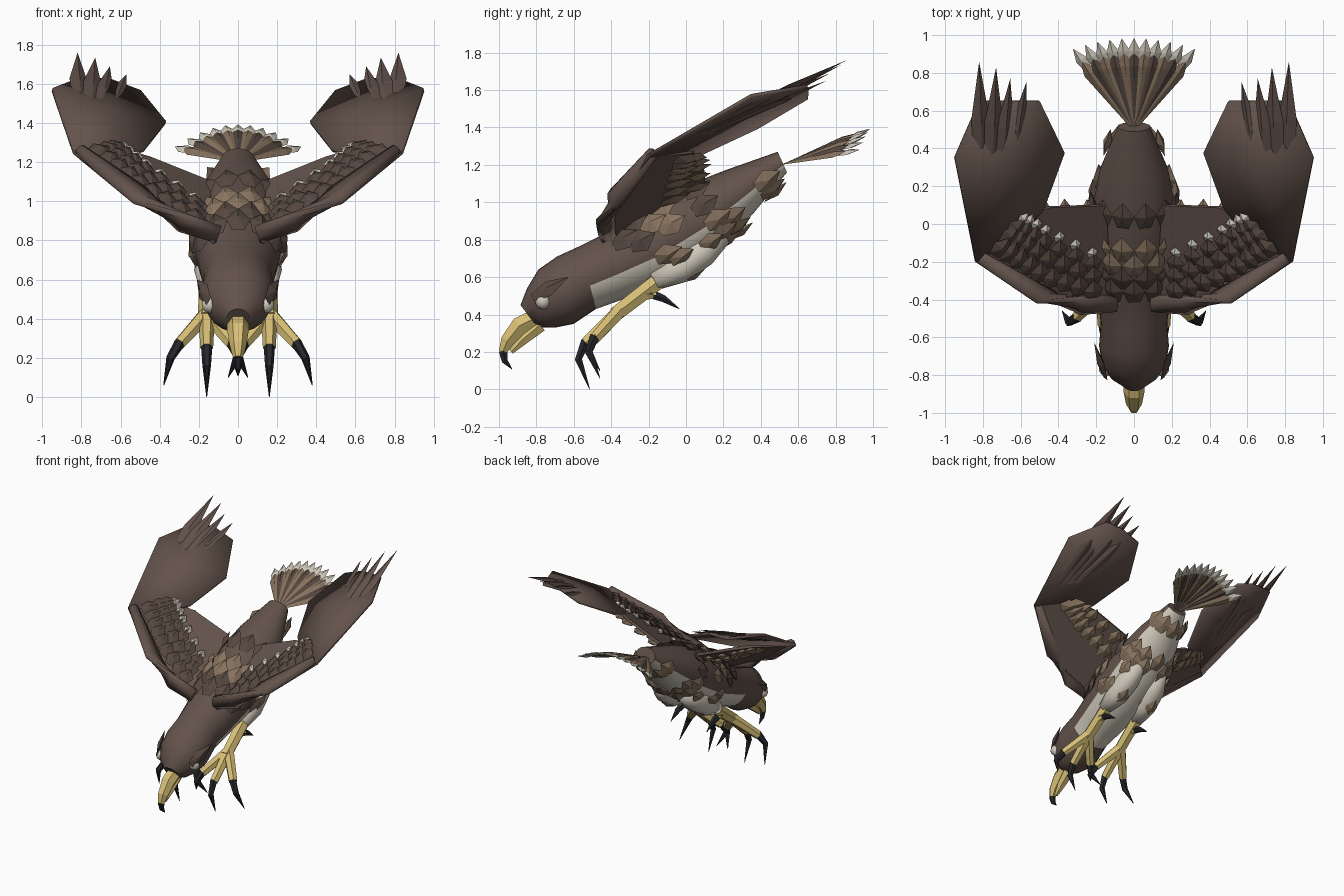
import bpy, bmesh, math
from mathutils import Vector as V

if "Cube" in bpy.data.objects:
    bpy.data.objects.remove(bpy.data.objects["Cube"])

def material(name, c):
    m = bpy.data.materials.new(name)
    m.diffuse_color = (*c, 1)
    m.use_nodes = True
    m.node_tree.nodes["Principled BSDF"].inputs["Base Color"].default_value = m.diffuse_color
    return m

MATS = [material("dark brown", (0.125, 0.085, 0.07)), material("feather brown", (0.095, 0.065, 0.052)),
        material("tan", (0.25, 0.175, 0.115)), material("cream white", (0.62, 0.58, 0.49)),
        material("yellow", (0.68, 0.52, 0.18)), material("claw black", (0.02, 0.02, 0.025))]
BROWN, FEATHER, TAN, WHITE, YELLOW, BLACK = range(6)

def finish(name, bm, mirror=False, smooth=False, thick=0):
    bmesh.ops.recalc_face_normals(bm, faces=bm.faces[:])
    for f in bm.faces:
        f.smooth = smooth
    me = bpy.data.meshes.new(name)
    bm.to_mesh(me)
    bm.free()
    for m in MATS:
        me.materials.append(m)
    ob = bpy.data.objects.new(name, me)
    bpy.context.collection.objects.link(ob)
    if thick:
        s = ob.modifiers.new("thickness", 'SOLIDIFY')
        s.thickness, s.offset = thick, 0
    if mirror:
        ob.modifiers.new("mirror", 'MIRROR').use_clip = False
    return ob

def face(bm, vs, mat):
    bm.faces.new(vs).material_index = mat

def leaf(bm, base, d, n, length, width, mat, h=0.02, mid=0.5, root=0.25):
    """Pointed feather with a raised middle on both sides."""
    d = V(d).normalized()
    s = d.cross(V(n)).normalized()
    n = s.cross(d)
    base = V(base)
    rim = [(-root, 0), (-0.5, mid), (0, 1), (0.5, mid), (root, 0)]
    vs = [bm.verts.new(base + s * a * width + d * b * length) for a, b in rim]
    for side in (1, -1):
        c = bm.verts.new(base + d * mid * length + n * h * side)
        for i in range(5):
            face(bm, (vs[i], vs[(i + 1) % 5], c), mat)

def tube(bm, pts, radii, mat, sides=6):
    """Tapered tube through points."""
    pts = [V(p) for p in pts]
    rings = []
    for i, p in enumerate(pts):
        d = (pts[min(i + 1, len(pts) - 1)] - pts[max(i - 1, 0)]).normalized()
        a = d.cross(V((1, 0, 0)) if abs(d.x) < 0.8 else V((0, 0, 1))).normalized()
        b = d.cross(a)
        ang = [math.tau * (k + 0.5) / sides for k in range(sides)]
        rings.append([bm.verts.new(p + (a * math.cos(t) + b * math.sin(t)) * radii[i]) for t in ang])
    for r, q in zip(rings, rings[1:]):
        for k in range(sides):
            face(bm, (r[k], r[(k + 1) % sides], q[(k + 1) % sides], q[k]), mat)
    face(bm, rings[0], mat)
    face(bm, rings[-1], mat)

# Body and head: rings as top (y,z), bottom (y,z), half width
RINGS = [(-.885, .45, -.80, .34, .06), (-.85, .54, -.765, .33, .125), (-.79, .64, -.70, .33, .168),
         (-.69, .71, -.60, .35, .185), (-.57, .765, -.48, .43, .175), (-.44, .83, -.34, .48, .195),
         (-.25, .96, -.08, .57, .225), (0, 1.09, .17, .74, .22), (.22, 1.175, .36, .94, .18),
         (.49, 1.27, .54, 1.16, .085)]

def body(s, a):
    i = min(int(s), len(RINGS) - 2)
    ty, tz, by, bz, w = [p + (q - p) * (s - i) for p, q in zip(RINGS[i], RINGS[i + 1])]
    c, u = V((0, ty + by, tz + bz)) / 2, V((0, ty - by, tz - bz)) / 2
    return c + u * math.cos(a) + V((w * math.sin(a), 0, 0))

N = 24
bm = bmesh.new()
grid = [[bm.verts.new(body(i, math.tau * k / N)) for k in range(N)] for i in range(len(RINGS))]
for i in range(len(RINGS) - 1):
    for k in range(N):
        belly = i >= 4 and math.cos(math.tau * (k + .5) / N) < -0.2
        face(bm, (grid[i][k], grid[i][(k + 1) % N], grid[i + 1][(k + 1) % N], grid[i + 1][k]),
             WHITE if belly else BROWN)
face(bm, grid[0], BROWN)
face(bm, grid[-1], BROWN)
ob = finish("body", bm, smooth=True)
bpy.context.view_layer.objects.active = ob
ob.select_set(True)
bpy.ops.object.shade_smooth_by_angle(angle=math.radians(40))

# Feather rows around the back and belly: ring position, angles in degrees, colour
bm = bmesh.new()
ROWS = [(5.15, (-60, -30, 0, 30, 60), FEATHER), (5.5, (-75, -45, -15, 15, 45, 75), FEATHER),
        (5.85, (-60, -30, 0, 30, 60), TAN), (6.2, (-75, -45, -15, 15, 45, 75), TAN),
        (6.9, (-75, -45, -15, 15, 45, 75), FEATHER),
        (5.9, (108, -108), TAN), (7.0, (105, 130, 155, 205, 230, 255), TAN),
        (7.3, (118, 145, 180, 215, 242), TAN), (8.3, (105, 140, 180, 220, 255), TAN)]
for s, angles, mat in ROWS:
    for deg in angles:
        a = math.radians(deg)
        p = body(s, a)
        d = (body(s + .3, a) - p).normalized()
        n = d.cross(body(s, a + .05) - p).normalized()
        if n.dot(p - body(s, a + math.pi)) < 0:
            n = -n
        leaf(bm, p + n * .006, d + n * .16, n, .16, .125, mat, h=.024)
finish("body_feathers", bm)

# Wing: arm panel, between a leading and a trailing edge
LEAD = [V((.12, -.45, .79)), V((.5, -.39, 1.0)), V((.84, -.2, 1.25))]
TRAIL = [V((.15, .1, 1.1)), V((.45, .09, 1.22)), V((.62, .03, 1.27))]

def arm(u, v):
    i = min(int(u * 2), 1)
    t = u * 2 - i
    return LEAD[i].lerp(LEAD[i + 1], t).lerp(TRAIL[i].lerp(TRAIL[i + 1], t), v)

bm = bmesh.new()
a, b = ([bm.verts.new(p) for p in e] for e in (LEAD, TRAIL))
for i in (0, 1):
    face(bm, (a[i], a[i + 1], b[i + 1], b[i]), BROWN)
finish("wing_arm_panel", bm, True, thick=.02)

# Wing: thick leading edge
bm = bmesh.new()
tube(bm, [(.1, -.42, .83), (.28, -.43, .89), (.5, -.37, 1.03), (.81, -.18, 1.26)],
     [.05, .055, .055, .035], BROWN, 8)
finish("wing_leading_edge", bm, True, True)

# Wing: hand panel
bm = bmesh.new()
hand = [(.84, -.2, 1.25), (.95, .35, 1.57), (.82, .65, 1.62), (.66, .65, 1.62), (.5, .65, 1.56),
        (.37, .38, 1.40), (.48, .08, 1.26), (.6, -.05, 1.23)]
f = bm.faces.new([bm.verts.new(p) for p in hand])
c = bmesh.ops.poke(bm, faces=[f])["verts"][0]
c.co += V((-.01, 0, .04))
finish("wing_hand_panel", bm, True, True, thick=.02)

# Wing: long primaries with free tips
bm = bmesh.new()
TIPS = [(.82, .86, 1.76), (.73, .83, 1.735), (.655, .77, 1.69), (.57, .75, 1.65)]
for i, tip in enumerate(TIPS):
    base = V((.8 - .03 * i, -.08 + .02 * i, 1.31))
    d = V(tip) - base
    leaf(bm, base, d, (-.3, -.4, .85), d.length, .1, BROWN, mid=.68, h=.018)
finish("wing_primaries", bm, True)

# Wing: rows of short feathers above and one tan row below
bm = bmesh.new()
ARM_ROWS = [(.08, .25, 9, .13, .11, FEATHER, 1), (.22, .5, 8, .13, .11, FEATHER, 1),
            (.36, .68, 7, .12, .105, FEATHER, 1), (.5, .92, 7, .07, .065, WHITE, 1),
            (.55, .6, 7, .16, .11, TAN, -1), (.8, .8, 5, .14, .1, TAN, -1)]
for v0, v1, count, length, width, mat, side in ARM_ROWS:
    for k in range(count):
        u = .14 + .8 * k / (count - 1)
        v = v0 + (v1 - v0) * k / (count - 1)
        p = arm(u, v)
        chord = (arm(u, v + .1) - p).normalized()
        n = (arm(min(u + .05, 1), v) - arm(u - .05, v)).cross(chord).normalized() * side
        leaf(bm, p + n * .022, chord + n * .15, n, length, width, mat, h=.022, root=.3)
finish("wing_short_feathers", bm, True)

# Tail: arched fan with pale tips
bm = bmesh.new()
for i in range(-5, 6):
    t = i / 5
    base = V((.02 * t, .52, 1.205))
    end = V((.29 * t, .93 - .05 * t * t, 1.375 - .1 * t * t))
    d = end - base
    n = V((.35 * t, -.4, .9))
    leaf(bm, base, d, n, d.length, .085, TAN if i % 2 else FEATHER, mid=.78, h=.014, root=.08)
    leaf(bm, base + d * .86 - n * .004, d, n, d.length * .27, .068, WHITE, mid=.4, h=.012, root=.4)
finish("tail_fan", bm)

# Beak with dark hooked tip
bm = bmesh.new()
tube(bm, [(0, -.80, .385), (0, -.89, .34), (0, -.955, .26), (0, -.98, .2)], [.055, .055, .042, .025], YELLOW)
tube(bm, [(0, -.78, .345), (0, -.87, .27), (0, -.935, .2)], [.045, .035, .015], YELLOW)
tube(bm, [(0, -.978, .205), (0, -.968, .15), (0, -.93, .108)], [.027, .018, .002], BLACK)
finish("beak", bm)

# Eyes and brow feathers
bm = bmesh.new()
bmesh.ops.create_uvsphere(bm, u_segments=10, v_segments=6, radius=.042)
bmesh.ops.translate(bm, verts=bm.verts[:], vec=(.145, -.765, .47))
for f in bm.faces:
    f.material_index = WHITE
finish("eyes", bm, True, True)
bm = bmesh.new()
leaf(bm, (.15, -.82, .49), (.3, .95, .55), (.9, -.2, .4), .23, .09, FEATHER, mid=.45)
finish("brows", bm, True)

# Thighs
bm = bmesh.new()
tube(bm, [(.1, .2, .82), (.125, .09, .735), (.14, -.04, .645), (.155, -.17, .575)],
     [.05, .085, .085, .05], WHITE, 10)
finish("thighs", bm, True, True)
bm = bmesh.new()
for x, y, z, nx in [(.225, -.08, .68, 1), (.2, .08, .76, 1), (.07, -.06, .61, -.6), (.14, -.02, .57, 0)]:
    leaf(bm, (x, y, z), (0, .85, .5), (nx, .2, -.4), .14, .1, TAN)
finish("thigh_feathers", bm, True)

# Legs, toes and talons
bm = bmesh.new()
tube(bm, [(.15, -.12, .60), (.16, -.38, .40)], [.05, .045], YELLOW)
tube(bm, [(.16, -.23, .51), (.16, -.16, .505)], [.035, .025], YELLOW)
for x, y, z in [(.16, -.535, .25), (.30, -.49, .27), (.03, -.49, .27)]:
    tube(bm, [(.16, -.35, .425), (x, y, z)], [.042, .033], YELLOW)
finish("legs_and_toes", bm, True)
bm = bmesh.new()
for path in ([(.16, -.535, .26), (.16, -.575, .16), (.16, -.515, 0)],
             [(.295, -.49, .28), (.345, -.52, .2), (.38, -.46, .06)],
             [(.035, -.49, .28), (-.005, -.52, .2), (-.05, -.46, .1)],
             [(.16, -.2, .515), (.16, -.12, .485), (.16, -.035, .43)]):
    tube(bm, path, [.029, .022, .002], BLACK)
finish("talons", bm, True)
